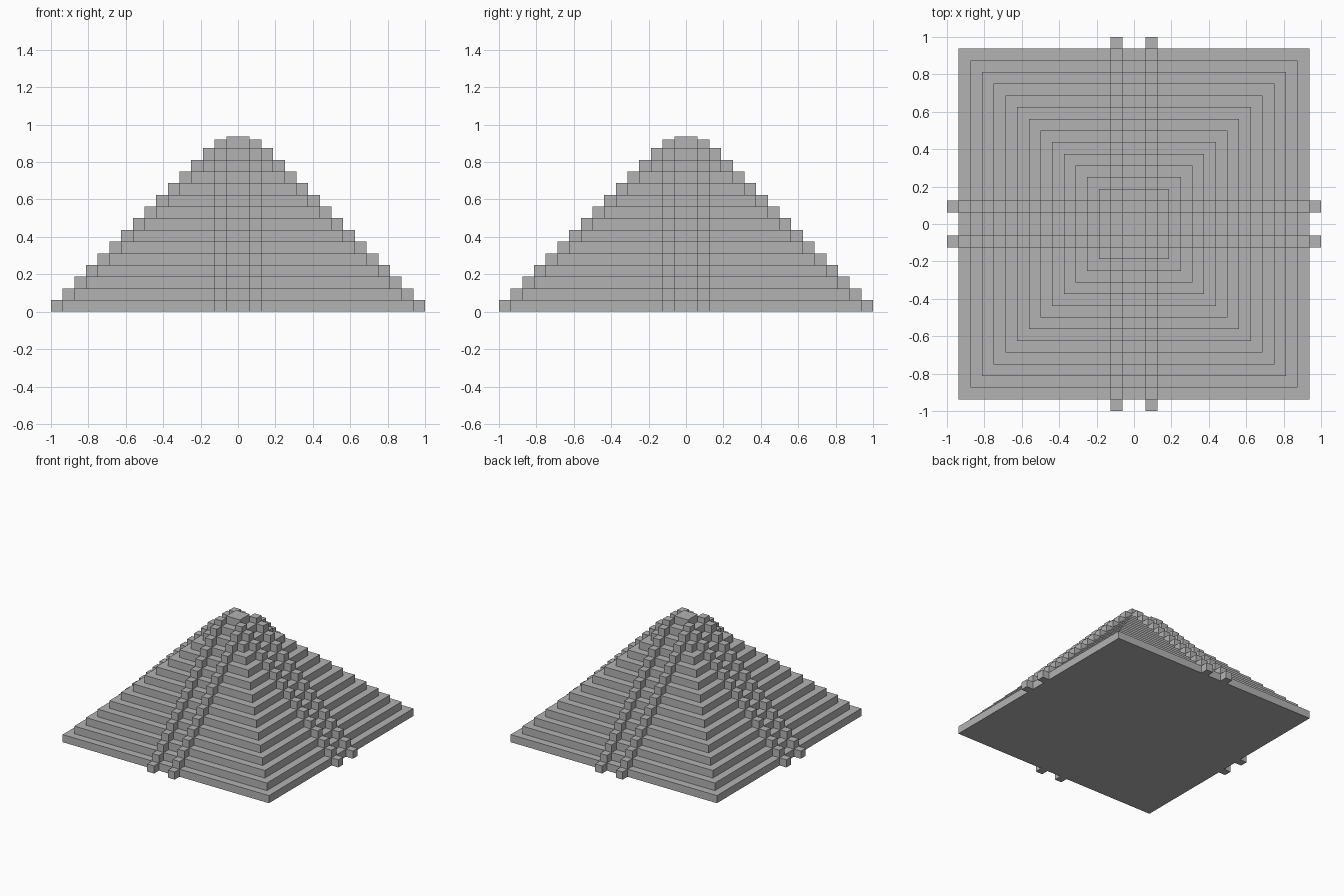
import bpy
import bmesh
from mathutils import Matrix, Vector

if "Cube" in bpy.data.objects:
    bpy.data.objects.remove(bpy.data.objects["Cube"], do_unlink=True)

U = 1 / 16          # one step: rise, tread and block width
TIERS = 15

stone = bpy.data.materials.new("grey_stone")
stone.use_nodes = True
stone.diffuse_color = (0.45, 0.45, 0.45, 1)
stone.node_tree.nodes["Principled BSDF"].inputs["Base Color"].default_value = (0.45, 0.45, 0.45, 1)


def add_box(bm, low, high):
    low, high = Vector(low), Vector(high)
    matrix = Matrix.Translation((low + high) / 2) @ Matrix.Diagonal((*(high - low), 1))
    return bmesh.ops.create_cube(bm, size=1, matrix=matrix)["verts"]


def finish(bm, name):
    mesh = bpy.data.meshes.new(name)
    bm.to_mesh(mesh)
    bm.free()
    mesh.materials.append(stone)
    obj = bpy.data.objects.new(name, mesh)
    bpy.context.collection.objects.link(obj)
    return obj


# Square tiers, each one step smaller than the tier below
for k in range(TIERS):
    half = (TIERS - k) * U
    bm = bmesh.new()
    add_box(bm, (-half, -half, k * U), (half, half, (k + 1) * U))
    finish(bm, f"tier_{k + 1}")

# Two rows of blocks climb each of the four sides
for turn, side in enumerate(("front", "left", "back", "right")):
    bm = bmesh.new()
    for k in range(TIERS - 1):
        near = -(TIERS + 1 - k) * U
        for x in (-2 * U, U):
            add_box(bm, (x, near, k * U), (x + U, near + U, (k + 1) * U))
    spin = Matrix.Rotation(turn * 1.5707963, 4, "Z")
    bmesh.ops.transform(bm, matrix=spin, verts=bm.verts)
    finish(bm, f"{side}_stair_rails")

# Lower corner blocks where the rows meet around the top tier
bm = bmesh.new()
base = (TIERS - 1) * U
for x in (-2 * U, U):
    for y in (-2 * U, U):
        add_box(bm, (x, y, base), (x + U, y + U, 0.92))
finish(bm, "summit_corner_blocks")
